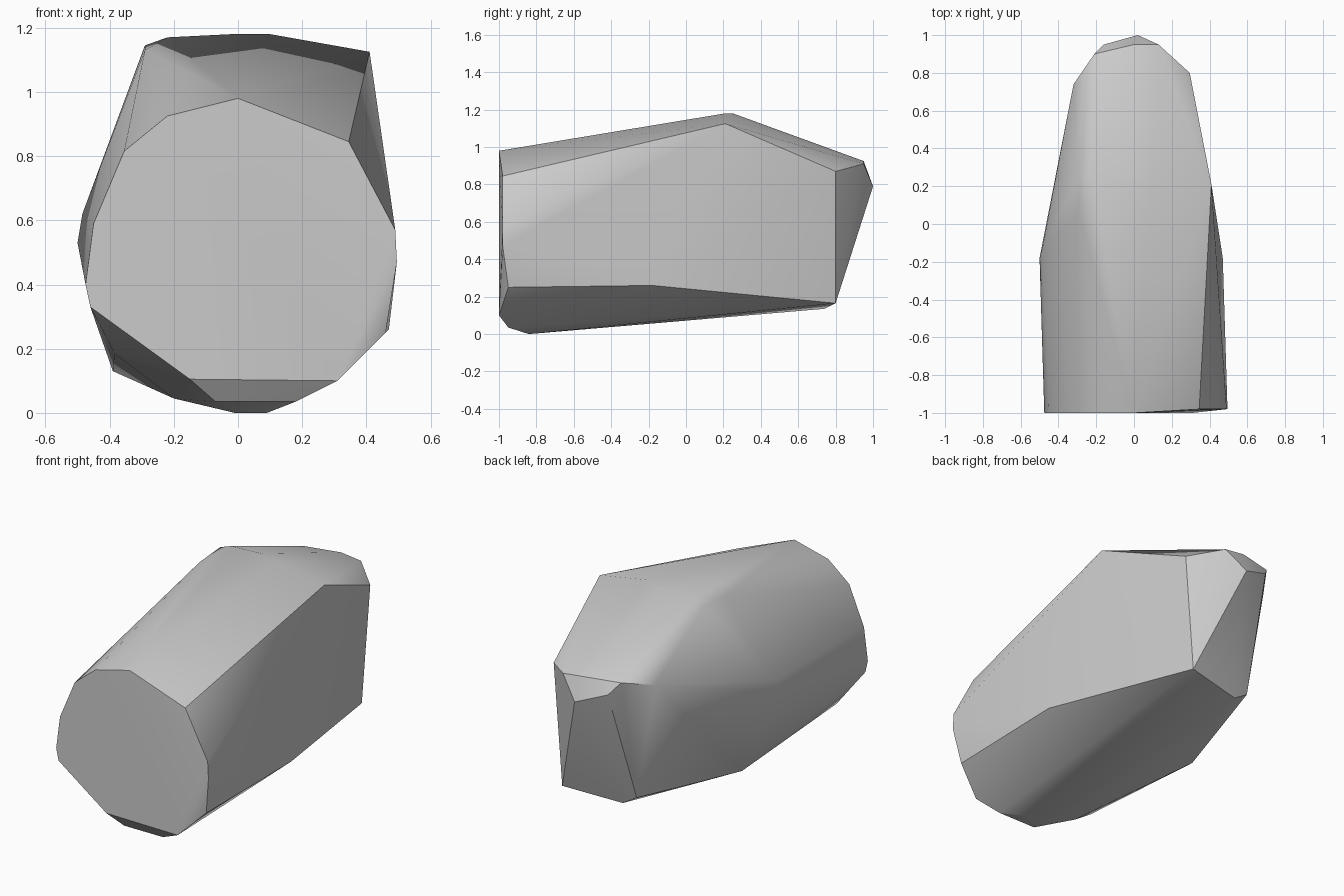
import bpy
import bmesh
import math

default_cube = bpy.data.objects.get("Cube")
if default_cube:
    bpy.data.objects.remove(default_cube, do_unlink=True)


def make_material(name, value):
    material = bpy.data.materials.new(name)
    material.use_nodes = True
    colour = (value, value, value, 1)
    material.diffuse_color = colour
    shader = next(n for n in material.node_tree.nodes if n.type == "BSDF_PRINCIPLED")
    shader.inputs["Base Color"].default_value = colour
    return material


def ring_at(depth, outline):
    """Place an outline of (x, z) corners at one depth."""
    return [(x, depth, z) for x, z in outline]


def convex_shell(name, corners, material, sharp_angle):
    """Wrap the corners in one closed faceted surface."""
    bm = bmesh.new()
    for corner in corners:
        bm.verts.new(corner)
    result = bmesh.ops.convex_hull(bm, input=bm.verts[:])
    loose = {v for key in ("geom_interior", "geom_unused") for v in result[key]
             if isinstance(v, bmesh.types.BMVert) and not v.link_faces}
    bmesh.ops.delete(bm, geom=list(loose), context="VERTS")
    bmesh.ops.recalc_face_normals(bm, faces=bm.faces[:])
    mesh = bpy.data.meshes.new(name)
    bm.to_mesh(mesh)
    bm.free()
    mesh.materials.append(material)
    shell = bpy.data.objects.new(name, mesh)
    bpy.context.collection.objects.link(shell)
    bpy.ops.object.select_all(action="DESELECT")
    shell.select_set(True)
    bpy.context.view_layer.objects.active = shell
    bpy.ops.object.shade_smooth_by_angle(angle=math.radians(sharp_angle))
    return shell


# Flat rounded front end
front_face = ring_at(-1, [(0, .98), (-.22, .925), (-.355, .815), (-.45, .59),
                          (-.475, .4), (-.46, .33), (-.15, .105), (.31, .1)])
front_side = ring_at(-.98, [(.345, .845), (.49, .57), (.495, .47)])

# Chamfered underside
front_chin = ring_at(-.95, [(-.07, .035), (.18, .035), (.46, .25)])
belly = ring_at(-.84, [(-.01, 0), (.09, 0), (-.385, .185)])
flanks = [(-.2, -.75, .045), (-.39, .04, .13), (.47, -.18, .26)]

# Widest points of the left and right walls
walls = [(-.5, -.18, .53), (-.485, -.13, .62)]

# Raised ridge across the top
ridge = ring_at(.21, [(.41, 1.125), (.1, 1.18)])
ridge += ring_at(.25, [(-.02, 1.18), (-.22, 1.17), (-.29, 1.145)])
ridge += [(-.29, .06, 1.13)]

# Tapered back end
back_edge = ring_at(.8, [(.295, .87), (.24, .165)])
back_foot = ring_at(.74, [(-.11, .135), (-.2, .19), (-.32, .88)])
back_crown = ring_at(.95, [(0, .925), (.13, .91), (-.16, .86)])
back_tip = [(-.21, .9, .925), (.02, 1, .79)]

corners = (front_face + front_side + front_chin + belly + flanks + walls
           + ridge + back_edge + back_foot + back_crown + back_tip)
convex_shell("faceted_body", corners, make_material("light grey", .6), 30)
